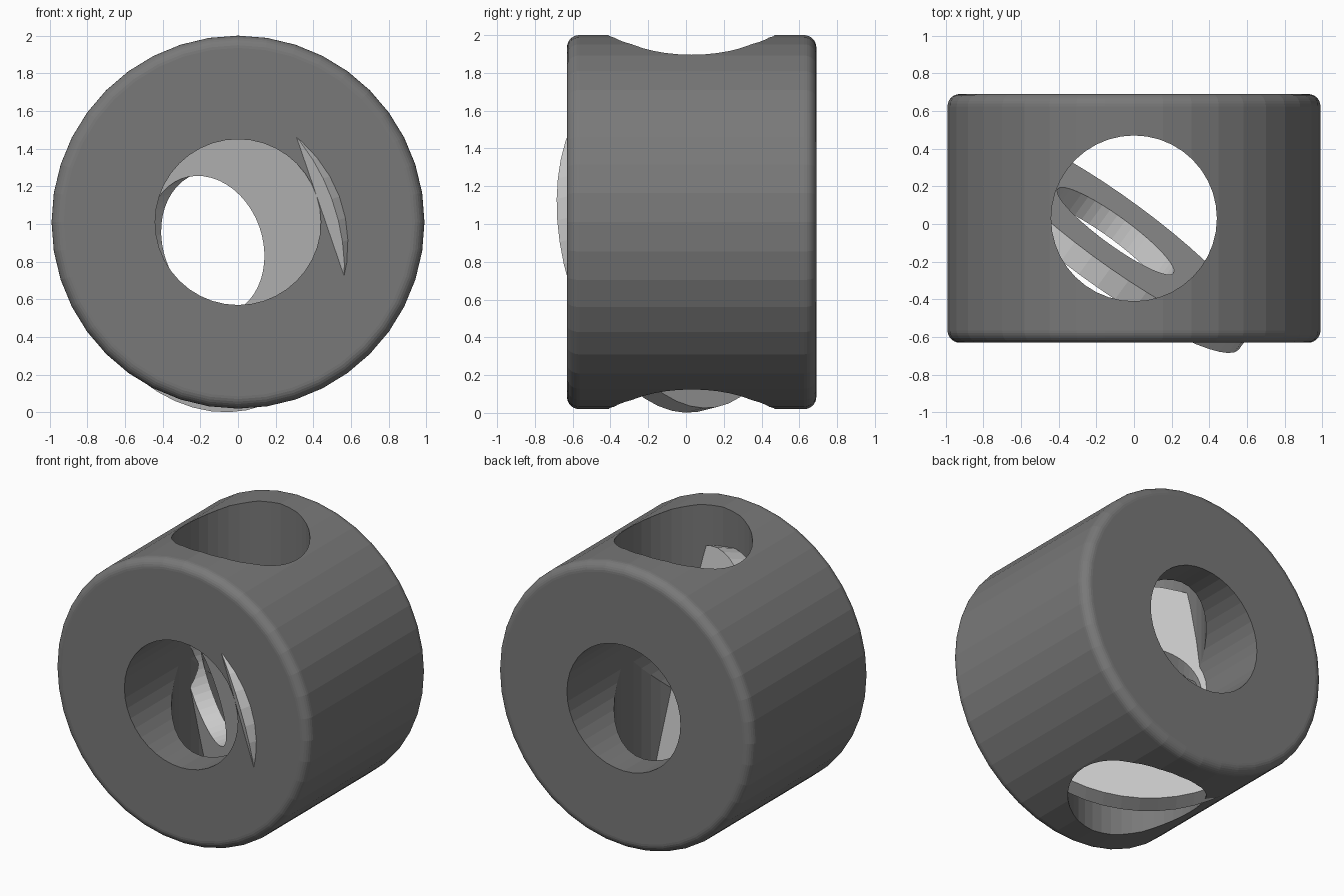
import bpy, bmesh, math
from mathutils import Vector, Matrix

if "Cube" in bpy.data.objects:
    bpy.data.objects.remove(bpy.data.objects["Cube"])


def lathe(name, profile, center, axis, sides=40):
    """Revolve a closed (radius, height) profile around an axis."""
    rot = Vector((0, 0, 1)).rotation_difference(Vector(axis)).to_matrix().to_4x4()
    bm = bmesh.new()
    rings = []
    for i in range(sides):
        a = 2 * math.pi * i / sides
        rings.append([bm.verts.new((r * math.cos(a), r * math.sin(a), h)) for r, h in profile])
    n = len(profile)
    for i in range(sides):
        p, q = rings[i], rings[(i + 1) % sides]
        for j in range(n):
            k = (j + 1) % n
            bm.faces.new((p[j], q[j], q[k], p[k]))
    bmesh.ops.recalc_face_normals(bm, faces=bm.faces)
    bm.transform(Matrix.Translation(center) @ rot)
    me = bpy.data.meshes.new(name)
    bm.to_mesh(me)
    bm.free()
    ob = bpy.data.objects.new(name, me)
    bpy.context.collection.objects.link(ob)
    return ob


# Main drum along y: bored through, with rounded outer rims
R, bore, half, b = 0.99, 0.44, 0.66, 0.065
steps = 7
arc = [(R - b + b * math.cos(t * math.pi / 2 / steps), half - b + b * math.sin(t * math.pi / 2 / steps))
       for t in range(steps + 1)]
profile = [(bore, half), (bore, -half)] + [(r, -h) for r, h in reversed(arc)] + arc
drum = lathe("drum", profile, (0, 0.03, 1.01), (0, 1, 0))
dark = bpy.data.materials.new("dark_grey")
dark.diffuse_color = (0.19, 0.19, 0.19, 1)
dark.use_nodes = True
dark.node_tree.nodes["Principled BSDF"].inputs["Base Color"].default_value = dark.diffuse_color
drum.data.materials.append(dark)

# Vertical cross hole
bpy.ops.mesh.primitive_cylinder_add(vertices=40, radius=0.44, depth=3, location=(0, 0.03, 1.01))
cutter = bpy.context.object
cutter.name = "cross_hole_cutter"
cutter.data.materials.append(dark)
mod = drum.modifiers.new("cross_hole", 'BOOLEAN')
mod.operation = 'DIFFERENCE'
mod.solver = 'EXACT'
mod.object = cutter
bpy.context.view_layer.objects.active = drum
bpy.ops.object.modifier_apply(modifier=mod.name)
bpy.data.objects.remove(cutter)

# Tilted washer lodged inside, poking out at the front and bottom
lathe("tilted_washer", [(0.38, 0), (0.90, 0), (0.90, 0.125), (0.38, 0.125)],
      (-0.17, -0.136, 0.883), (0.578, 0.794, 0.198), 48)
